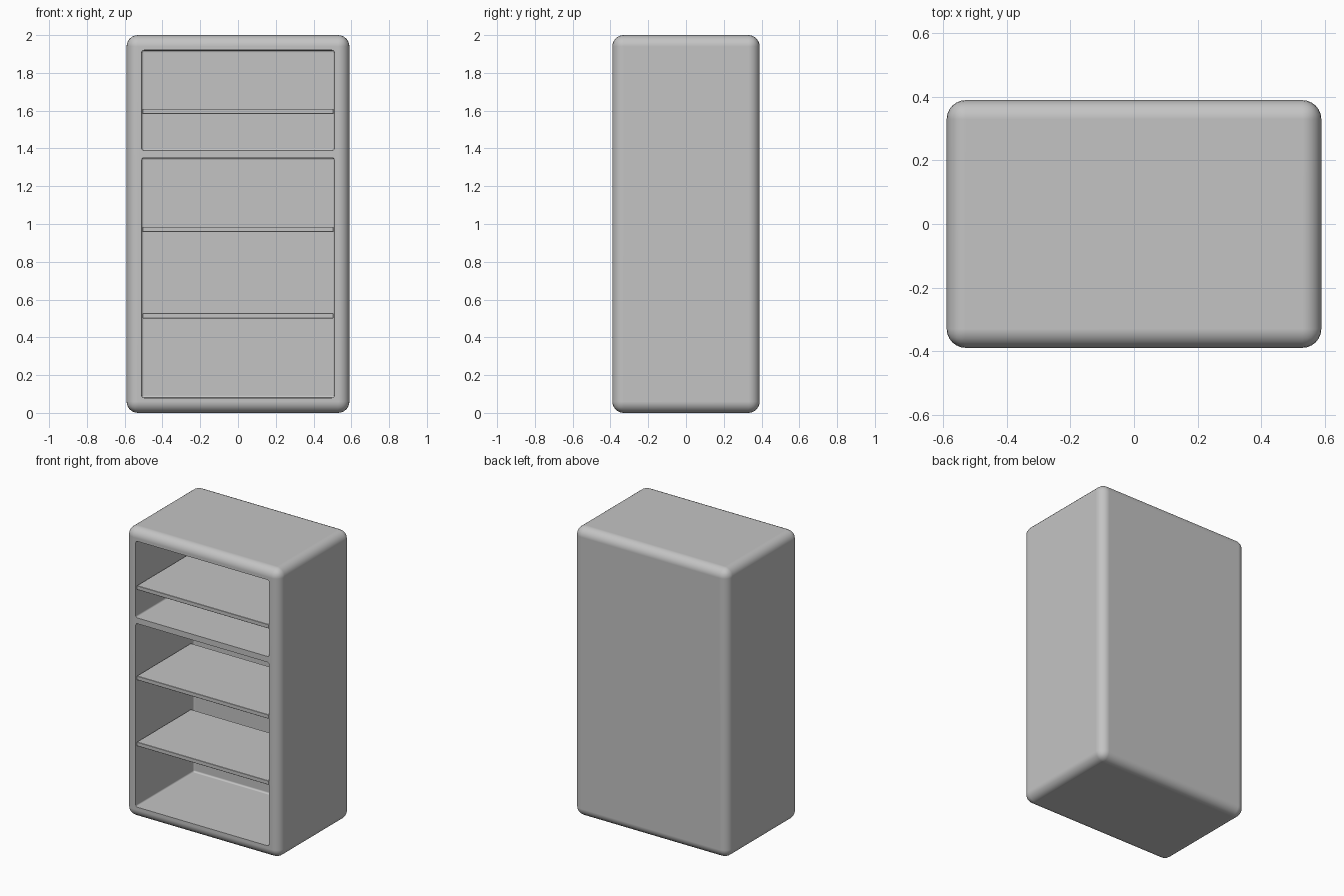
import bpy
import bmesh
from mathutils import Vector

cube = bpy.data.objects.get("Cube")
if cube:
    bpy.data.objects.remove(cube, do_unlink=True)

grey = bpy.data.materials.new("plain_grey")
grey.use_nodes = True
colour = (0.55, 0.55, 0.55, 1)
grey.diffuse_color = colour
grey.node_tree.nodes["Principled BSDF"].inputs["Base Color"].default_value = colour


def rounded_box(name, low, high, radius, segments):
    """Box between two corners with every edge rounded."""
    low, high = Vector(low), Vector(high)
    bm = bmesh.new()
    bmesh.ops.create_cube(bm, size=1)
    for v in bm.verts:
        v.co = (low + high) / 2 + v.co * (high - low)
    bmesh.ops.bevel(bm, geom=bm.edges[:], offset=radius, segments=segments,
                    profile=0.5, affect='EDGES')
    mesh = bpy.data.meshes.new(name)
    bm.to_mesh(mesh)
    bm.free()
    mesh.materials.append(grey)
    obj = bpy.data.objects.new(name, mesh)
    bpy.context.collection.objects.link(obj)
    return obj


def smooth(obj):
    bpy.ops.object.select_all(action='DESELECT')
    obj.select_set(True)
    bpy.context.view_layer.objects.active = obj
    bpy.ops.object.shade_smooth_by_angle(angle=0.6)


W, D, H = 0.59, 0.39, 2.0
INNER, BACK = 0.51, 0.245

# Rounded cabinet body
body = rounded_box("cabinet_body", (-W, -D, 0), (W, D, H), 0.06, 6)

# Upper and lower compartments, open at the front
for name, z0, z1 in (("upper", 1.39, 1.92), ("lower", 0.08, 1.35)):
    cutter = rounded_box(name + "_compartment_cutter",
                         (-INNER, -D - 0.2, z0), (INNER, BACK, z1), 0.012, 3)
    cut = body.modifiers.new(name + "_compartment", 'BOOLEAN')
    cut.operation = 'DIFFERENCE'
    cut.solver = 'EXACT'
    cut.object = cutter

    # Bake the cut, then discard the cutter
    bpy.context.view_layer.objects.active = body
    bpy.ops.object.modifier_apply(modifier=cut.name)
    bpy.data.objects.remove(cutter, do_unlink=True)

smooth(body)
body.modifiers.new("even_shading", 'WEIGHTED_NORMAL').keep_sharp = True

# Thin shelves
for name, z in (("lower", 0.50), ("middle", 0.957), ("upper", 1.582)):
    shelf = rounded_box(name + "_shelf", (-0.505, -0.385, z),
                        (0.505, 0.205, z + 0.028), 0.002, 1)
    smooth(shelf)
